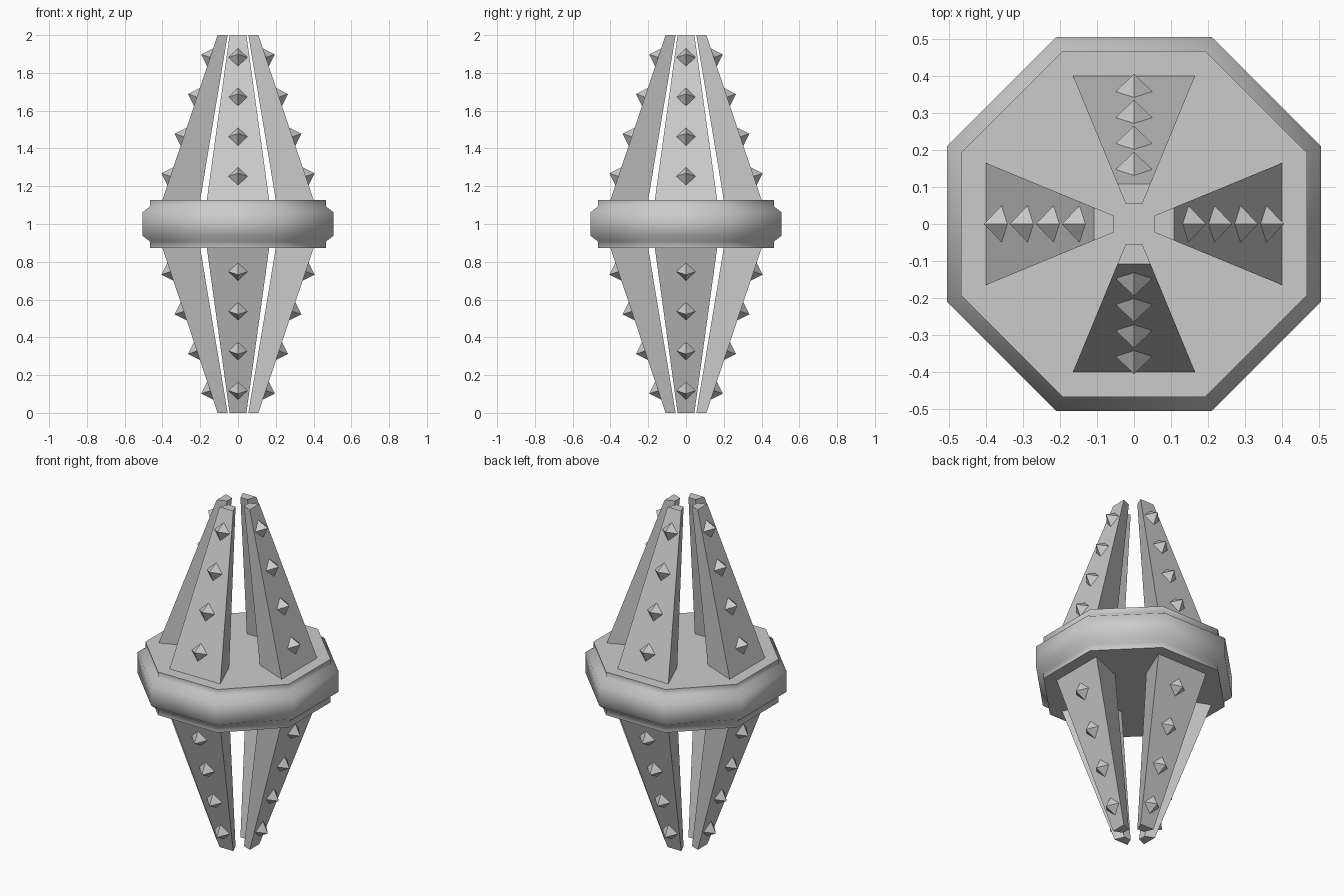
import bpy, bmesh
from math import atan2, cos, sin, pi, radians
from mathutils import Matrix, Vector

cube = bpy.data.objects.get("Cube")
if cube:
    bpy.data.objects.remove(cube, do_unlink=True)

grey = bpy.data.materials.new("stone_grey")
grey.use_nodes = True
colour = (0.6, 0.6, 0.6, 1)
grey.diffuse_color = colour
grey.node_tree.nodes["Principled BSDF"].inputs["Base Color"].default_value = colour

MID = 1.0         # height of the mirror plane
HALF = 0.127      # half height of the ring
BASE_R, TIP_R = 0.40, 0.108       # outer radius of an arm at ring and tip
BASE_IN, TIP_IN = 0.20, 0.055     # inner radius of an arm at ring and tip
SPREAD = 0.165 / 0.40             # arm half width per unit of radius
SLOPE = (BASE_R - TIP_R) / (1 - HALF)


def finish(bm, name):
    bmesh.ops.recalc_face_normals(bm, faces=bm.faces)
    mesh = bpy.data.meshes.new(name)
    bm.to_mesh(mesh)
    bm.free()
    mesh.materials.append(grey)
    obj = bpy.data.objects.new(name, mesh)
    bpy.context.collection.objects.link(obj)
    return obj


def skin(bm, loops):
    """Bridge closed loops of points and cap both ends."""
    rows = [[bm.verts.new(p) for p in loop] for loop in loops]
    n = len(rows[0])
    for a, b in zip(rows, rows[1:]):
        for i in range(n):
            j = (i + 1) % n
            bm.faces.new((a[i], a[j], b[j], b[i]))
    bm.faces.new(rows[0])
    bm.faces.new(rows[-1])


# Octagonal ring with a raised band
profile = [(0.467, -HALF), (0.467, -0.092), (0.506, -0.062),
           (0.506, 0.062), (0.467, 0.092), (0.467, HALF)]
bm = bmesh.new()
loops = []
for apothem, z in profile:
    r = apothem / cos(pi / 8)
    angles = [pi / 8 + k * pi / 4 for k in range(8)]
    loops.append([(r * cos(a), r * sin(a), MID + z) for a in angles])
skin(bm, loops)
ring = finish(bm, "octagonal_ring")
bpy.context.view_layer.objects.active = ring
ring.select_set(True)
bpy.ops.object.shade_smooth_by_angle(angle=radians(60))
ring.select_set(False)


# Tapered arm pointing along +x, above or below the ring
def arm_section(inner, outer, z):
    return [(inner, -inner * SPREAD, z), (outer, -outer * SPREAD, z),
            (outer, outer * SPREAD, z), (inner, inner * SPREAD, z)]


def make_arm(name, turn, side):
    bm = bmesh.new()
    skin(bm, [arm_section(BASE_IN, BASE_R, MID + side * HALF),
              arm_section(TIP_IN, TIP_R, MID + side)])
    bm.transform(turn)
    finish(bm, name)


# Row of octahedral studs, half sunk in the sloping outer face
def make_studs(name, turn, side):
    bm = bmesh.new()
    for k in range(4):
        height = 0.2525 + 0.21 * k
        r = BASE_R - SLOPE * (height - HALF)
        tilt = Matrix.Rotation(-side * atan2(SLOPE, 1), 4, "Y")
        place = Matrix.Translation((r, 0, MID + side * height)) @ tilt
        x, y, z = (Vector(v) * 0.05 for v in ((1, 0, 0), (0, 1, 0), (0, 0, 1)))
        top, bottom = bm.verts.new(place @ x), bm.verts.new(place @ -x)
        rim = [bm.verts.new(place @ p) for p in (y, z, -y, -z)]
        for i in range(4):
            for pole in (top, bottom):
                bm.faces.new((rim[i], rim[(i + 1) % 4], pole))
    bm.transform(turn)
    finish(bm, name)


for k, where in enumerate(("left", "back", "right", "front")):
    turn = Matrix.Rotation(k * pi / 2, 4, "Z")
    for side, level in ((1, "upper"), (-1, "lower")):
        make_arm(f"{level}_{where}_arm", turn, side)
        make_studs(f"{level}_{where}_studs", turn, side)
